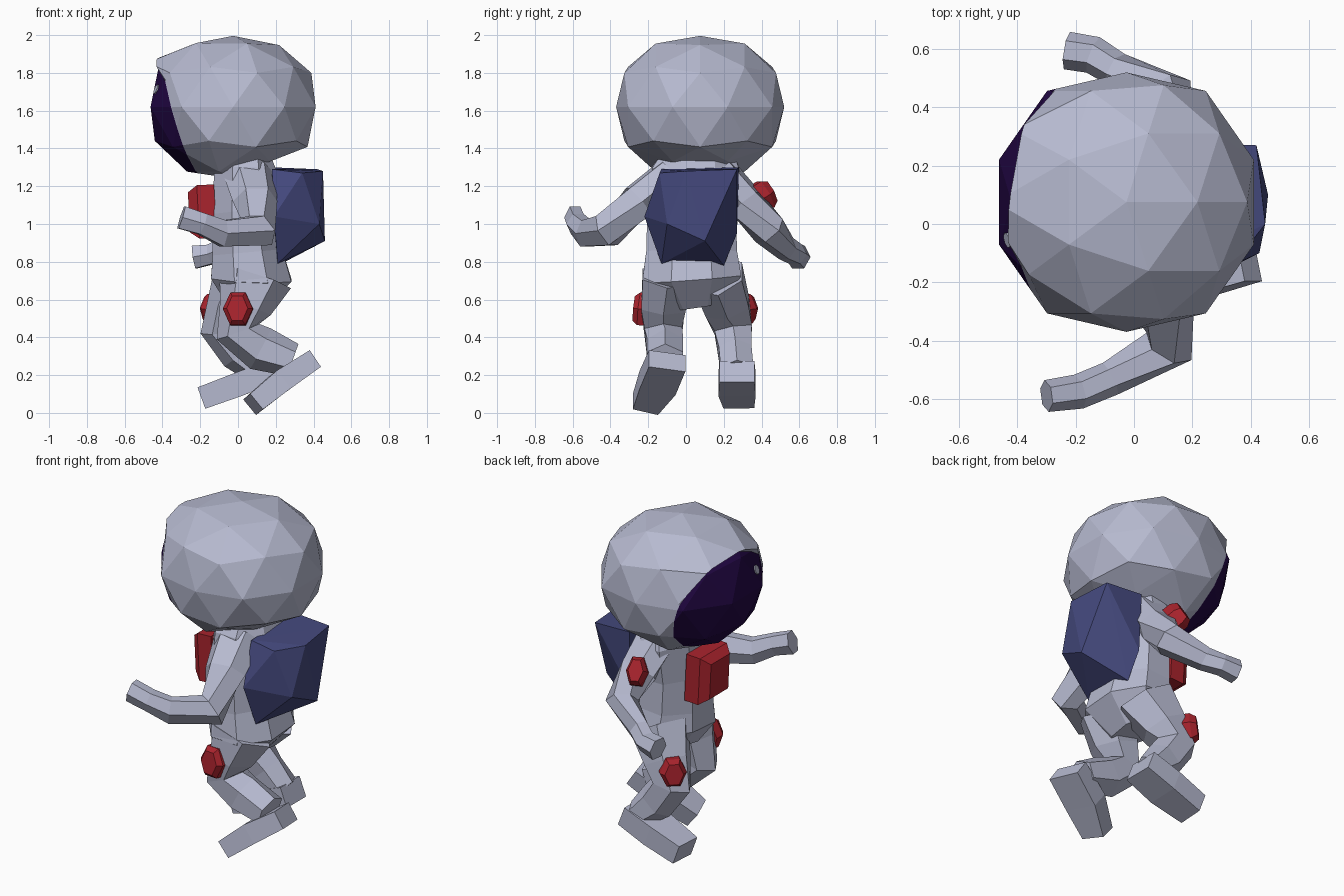
import bpy, bmesh, math
from mathutils import Vector

if "Cube" in bpy.data.objects:
    bpy.data.objects.remove(bpy.data.objects["Cube"])


def material(name, rgb):
    m = bpy.data.materials.new(name)
    m.diffuse_color = (*rgb, 1)
    m.use_nodes = True
    m.node_tree.nodes["Principled BSDF"].inputs["Base Color"].default_value = m.diffuse_color
    return m


SUIT = material("pale suit grey", (0.47, 0.49, 0.63))
PACK = material("navy blue", (0.058, 0.066, 0.205))
RED = material("pad red", (0.40, 0.017, 0.026))
VISOR = material("dark violet", (0.015, 0.002, 0.055))
Y, Z = Vector((0, 1, 0)), Vector((0, 0, 1))


def finish(bm, name, *mats):
    bmesh.ops.recalc_face_normals(bm, faces=bm.faces)
    me = bpy.data.meshes.new(name)
    bm.to_mesh(me)
    bm.free()
    for m in mats:
        me.materials.append(m)
    ob = bpy.data.objects.new(name, me)
    bpy.context.collection.objects.link(ob)
    return ob


def loft(name, path, mat, ref=Y, sides=6, phase=0.5):
    """Skin through rings (x, y, z, radius along ref, radius across)."""
    bm = bmesh.new()
    pts = [Vector(p[:3]) for p in path]
    rings = []
    for i, p in enumerate(path):
        t = (pts[min(i + 1, len(pts) - 1)] - pts[max(i - 1, 0)]).normalized()
        s = (ref - t * ref.dot(t)).normalized()
        n = t.cross(s)
        ring = []
        for k in range(sides):
            a = math.tau * (k + phase) / sides
            ring.append(bm.verts.new(pts[i] + s * p[3] * math.cos(a) + n * p[4] * math.sin(a)))
        rings.append(ring)
    for a, b in zip(rings, rings[1:]):
        for k in range(sides):
            j = (k + 1) % sides
            bm.faces.new((a[k], a[j], b[j], b[k]))
    bm.faces.new(rings[0])
    bm.faces.new(rings[-1])
    return finish(bm, name, mat)


def pad(name, centre, normal, half_w, half_h, depth, sides=6):
    """Faceted protective block that tapers outwards along its normal."""
    c, n = Vector(centre), Vector(normal).normalized()
    path = [(*(c - n * depth), half_h, half_w),
            (*(c + n * depth * 0.3), half_h, half_w),
            (*(c + n * depth), half_h * 0.75, half_w * 0.7)]
    return loft(name, path, RED, ref=Z, sides=sides)


# Helmet: slightly boxy faceted ball, cut by a tilted plane to make the visor
bm = bmesh.new()
bmesh.ops.create_icosphere(bm, subdivisions=2, radius=1.06)
for v in bm.verts:
    x, y, z = (max(-1, min(1, c)) for c in v.co)
    v.co = (x * 0.437 - 0.026, y * 0.445 + 0.075, z * 0.38 + 1.62)
    if z > 0.9:
        v.co.z -= 0.02 * abs(x + 0.2)
    elif z < -0.8:
        v.co.z += 0.12 * max(0, x)
cut_co, cut_no = Vector((-0.30, 0, 1.55)), Vector((-1, 0.13, -0.30)).normalized()
bmesh.ops.bisect_plane(bm, geom=bm.verts[:] + bm.edges[:] + bm.faces[:], dist=0.015,
                       plane_co=cut_co, plane_no=cut_no)
front = [f for f in bm.faces if (f.calc_center_median() - cut_co).dot(cut_no) > 0.004]
bmesh.ops.inset_region(bm, faces=front, thickness=0.006, depth=0)
for f in front:
    f.material_index = 1
# Brow of the helmet juts out over the visor
inner = {v for f in front for v in f.verts}
for v in bm.verts:
    if v not in inner and v.co.z > 1.78 and abs((v.co - cut_co).dot(cut_no)) < 0.02:
        v.co += Vector((-0.045, 0, 0.02))
helmet = finish(bm, "helmet", SUIT, VISOR)

# Small glint disc on the visor
ok, loc, nor, _ = helmet.closest_point_on_mesh(Vector((-0.45, -0.06, 1.72)))
loft("visor_glint", [(*(loc - nor * 0.002), 0.027, 0.027), (*(loc + nor * 0.006), 0.027, 0.027)],
     SUIT, sides=8)

# Torso
loft("torso", [(0.05, 0.07, 1.37, 0.21, 0.13), (0.04, 0.06, 1.27, 0.26, 0.18),
               (0.04, 0.03, 1.05, 0.255, 0.19), (0.05, 0.03, 0.85, 0.26, 0.20),
               (0.07, 0.03, 0.71, 0.285, 0.23), (0.04, 0.05, 0.58, 0.17, 0.12)], SUIT, sides=8)

# Arms, bent forward as in a run
loft("right_arm", [(0.06, -0.08, 1.26, 0.10, 0.14), (0.09, -0.25, 1.12, 0.105, 0.12),
                   (0.12, -0.42, 0.965, 0.10, 0.09), (-0.08, -0.53, 0.95, 0.08, 0.06),
                   (-0.19, -0.575, 1.0, 0.065, 0.06), (-0.30, -0.59, 1.035, 0.07, 0.055)],
     SUIT, ref=Z)
loft("left_arm", [(0.06, 0.18, 1.27, 0.10, 0.14), (0.09, 0.32, 1.11, 0.10, 0.12),
                  (0.12, 0.44, 0.965, 0.095, 0.09), (-0.06, 0.53, 0.87, 0.07, 0.06),
                  (-0.14, 0.58, 0.84, 0.06, 0.065), (-0.23, 0.595, 0.825, 0.07, 0.065)],
     SUIT, ref=Z)

# Legs and raised-heel boots
loft("right_leg", [(0.09, -0.10, 0.72, 0.15, 0.20), (0.04, -0.12, 0.56, 0.135, 0.14),
                   (0.00, -0.12, 0.43, 0.115, 0.12), (0.12, -0.11, 0.34, 0.11, 0.12),
                   (0.29, -0.11, 0.28, 0.11, 0.09)], SUIT)
loft("left_leg", [(0.06, 0.17, 0.72, 0.15, 0.20), (-0.03, 0.22, 0.56, 0.135, 0.14),
                  (-0.08, 0.25, 0.44, 0.115, 0.12), (0.01, 0.26, 0.32, 0.10, 0.11),
                  (0.12, 0.27, 0.22, 0.10, 0.08)], SUIT)
loft("right_boot", [(0.39, -0.10, 0.275, 0.14, 0.075), (0.22, -0.15, 0.16, 0.14, 0.085),
                    (0.08, -0.215, 0.045, 0.10, 0.075)], SUIT, sides=4)
loft("left_boot", [(0.18, 0.27, 0.22, 0.13, 0.085), (0.00, 0.27, 0.15, 0.14, 0.09),
                   (-0.19, 0.28, 0.08, 0.115, 0.085)], SUIT, sides=4)

# Red pads on chest, upper arm and thighs
pad("chest_pad", (-0.19, 0.05, 1.065), (-1, 0, -0.05), 0.18, 0.20, 0.07, sides=4)
pad("arm_pad", (0.04, 0.41, 1.15), (-0.35, 0.8, 0.5), 0.06, 0.09, 0.05)
pad("right_thigh_pad", (0.0, -0.235, 0.55), (-0.1, -1, 0.1), 0.08, 0.10, 0.04)
pad("left_thigh_pad", (-0.13, 0.31, 0.55), (-0.7, 0.75, 0.1), 0.075, 0.09, 0.05)

# Backpack: faceted lump hulled from its corners
bm = bmesh.new()
for x, y, z in [(0.18, -0.13, 1.29), (0.18, 0.28, 1.30), (0.19, 0.27, 0.95), (0.21, 0.20, 0.78),
                (0.21, -0.13, 0.79), (0.19, -0.22, 1.04), (0.42, 0.27, 1.29), (0.45, 0.0, 1.28),
                (0.34, -0.14, 1.27), (0.46, 0.10, 0.91), (0.43, -0.10, 1.0)]:
    bm.verts.new((x, y, z))
bmesh.ops.convex_hull(bm, input=bm.verts)
finish(bm, "backpack", PACK)
